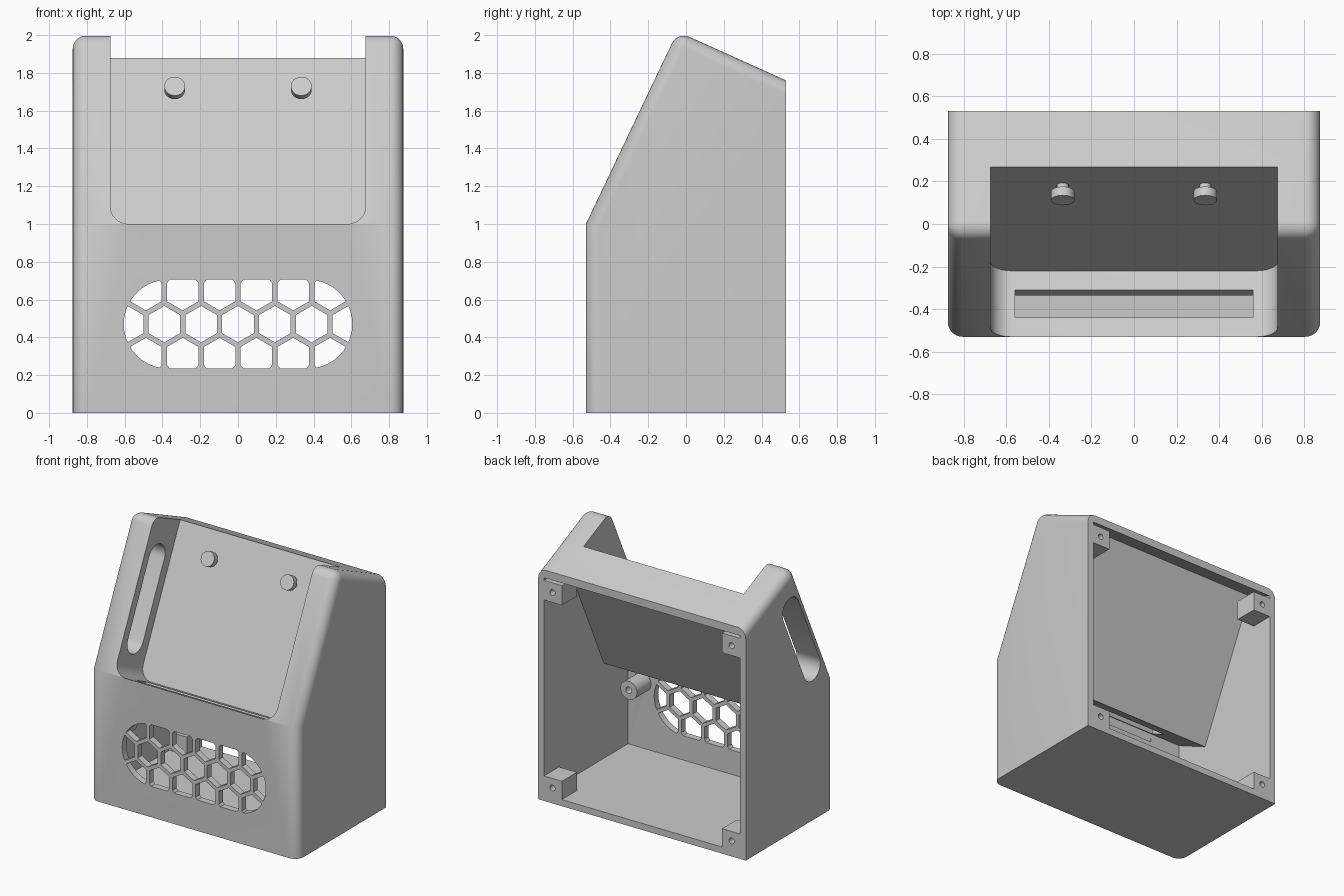
import bpy, bmesh, math
from mathutils import Vector, Matrix

if "Cube" in bpy.data.objects:
    bpy.data.objects.remove(bpy.data.objects["Cube"])

mat = bpy.data.materials.new("light grey plastic")
mat.diffuse_color = (0.6, 0.6, 0.6, 1)
mat.use_nodes = True
mat.node_tree.nodes["Principled BSDF"].inputs["Base Color"].default_value = mat.diffuse_color

# Tilted frame of the sloping panel: u runs up the slope, n points out of it
U = Vector((0, 1, 2.1)).normalized()
N = Vector((0, -U.z, U.y))
X = Vector((1, 0, 0))
P0 = Vector((0, -0.22, 0.852))      # bottom edge of the recessed panel
W, WALL, PANEL = 0.875, 0.05, 0.06


def prism(name, pts, a, b, origin, ex, ey):
    """Extrude a 2D outline (on axes ex, ey) from depth a to b along ex x ey."""
    ez = ex.cross(ey)
    bm = bmesh.new()
    lo, hi = ([bm.verts.new(origin + ex * p[0] + ey * p[1] + ez * d) for p in pts]
              for d in (a, b))
    bm.faces.new(lo[::-1])
    bm.faces.new(hi)
    for i in range(len(pts)):
        j = (i + 1) % len(pts)
        bm.faces.new((lo[i], lo[j], hi[j], hi[i]))
    bmesh.ops.recalc_face_normals(bm, faces=bm.faces)
    me = bpy.data.meshes.new(name)
    bm.to_mesh(me)
    bm.free()
    ob = bpy.data.objects.new(name, me)
    me.materials.append(mat)
    bpy.context.collection.objects.link(ob)
    return ob


def arc(cx, cy, r, a0, a1, n=10):
    return [(cx + r * math.cos(math.radians(a0 + (a1 - a0) * i / n)),
             cy + r * math.sin(math.radians(a0 + (a1 - a0) * i / n))) for i in range(n + 1)]


def circle(r, n=32):
    return arc(0, 0, r, 0, 360 - 360 / n, n - 1)


def box(name, x0, x1, y0, y1, z0, z1):
    return prism(name, [(x0, y0), (x1, y0), (x1, y1), (x0, y1)], z0, z1,
                 Vector(), X, Vector((0, 1, 0)))


def boolean(ob, cutter, op='DIFFERENCE'):
    bpy.context.view_layer.objects.active = ob
    m = ob.modifiers.new("cut", 'BOOLEAN')
    m.operation, m.object, m.solver = op, cutter, 'EXACT'
    bpy.ops.object.modifier_apply(modifier=m.name)
    bpy.data.objects.remove(cutter)


def smooth(ob):
    bpy.ops.object.select_all(action='DESELECT')
    ob.select_set(True)
    bpy.context.view_layer.objects.active = ob
    bpy.ops.object.shade_smooth_by_angle(angle=math.radians(28))


O, Y, Z = Vector(), Vector((0, 1, 0)), Vector((0, 0, 1))

# Housing: side profile, rounded along the front, slope, roof and apex
case = prism("housing", [(-0.53, 0), (0.53, 0), (0.53, 1.76), (-0.045, 2.019), (-0.53, 1.0)],
             -W, W, O, Y, Z)
bm = bmesh.new()
bm.from_mesh(case.data)
edges = []
for e in bm.edges:
    a, b = (v.co for v in e.verts)
    on_side = abs(a.x - b.x) < 1e-4
    back = a.y > 0.5 and b.y > 0.5
    floor = a.z < 0.01 and b.z < 0.01
    apex = a.z > 1.9 and b.z > 1.9
    if apex or (on_side and not back and not floor):
        edges.append(e)
bmesh.ops.bevel(bm, geom=edges, offset=0.07, segments=7, profile=0.5, affect='EDGES')
bm.to_mesh(case.data)
bm.free()

# Cavity, open at the back, under the roof and behind the panel
q = P0 - N * PANEL
ytop = (1.70 + 0.45 * 0.53 - q.z + 2.1 * q.y) / 2.55
low = q - U * PANEL
k = (low.y + 0.48) / -N.y
cavity = prism("cavity_cutter",
               [(-0.48, WALL), (0.6, WALL), (0.6, 1.70 - 0.45 * 0.07),
                (ytop, 1.70 + 0.45 * (0.53 - ytop)), (low.y, low.z),
                (-0.48, low.z + N.z * k)],
               -W + WALL, W - WALL, O, Y, Z)
boolean(case, cavity)

# Recessed bay with rounded lower corners
bay = [(0.675, 1.6), (-0.675, 1.6)] + arc(-0.575, 0.1, 0.1, 180, 270) + arc(0.575, 0.1, 0.1, 270, 360)
boolean(case, prism("bay_cutter", bay, 0, 0.8, P0, X, U))
# X x U points along N, so depth 0 is the panel surface

# Slot through the ledge
boolean(case, prism("ledge_slot_cutter", [(-0.56, 0.1), (0.56, 0.1), (0.56, 0.243), (-0.56, 0.243)],
                    -0.06, 0.12, P0, X, N))

# Grip slot through the left arm only
mid = Vector((0, -0.14, 1.43))
grip = arc(0.295, 0, 0.1, -90, 90, 16) + arc(-0.295, 0, 0.1, 90, 270, 16)
boolean(case, prism("grip_cutter", grip, 0.6, 1.0, mid, U, N * 1.0)
        if U.cross(N).x < 0 else prism("grip_cutter", grip, -1.0, -0.6, mid, U, N))

# Honeycomb grille clipped to a rounded window
pitch, web = 0.195, 0.028
window = prism("window", arc(0.37, 0, 0.235, -90, 90, 20) + arc(-0.37, 0, 0.235, 90, 270, 20),
               0.4, 0.6, Vector((0, 0, 0.47)), X, Z)
cells = []
for row in (-1, 0, 1):
    for i in range(-4, 5):
        cx = (i + 0.5 * abs(row)) * pitch
        if abs(cx) < 0.7:
            hexagon = arc(0, 0, (pitch - web) / math.sqrt(3), 30, 330, 5)
            cells.append(prism("cell", hexagon, 0.44, 0.56,
                               Vector((cx, 0, 0.47 + row * pitch * 0.866)), X, Z))
# stretch the outer rows past the window edge
for c in cells:
    for v in c.data.vertices:
        if abs(v.co.z - 0.47) > 0.24:
            v.co.z += math.copysign(0.05, v.co.z - 0.47)
bpy.ops.object.select_all(action='DESELECT')
for c in cells:
    c.select_set(True)
bpy.context.view_layer.objects.active = cells[0]
bpy.ops.object.join()
boolean(cells[0], window, 'INTERSECT')
boolean(case, cells[0])
smooth(case)

# Corner screw blocks at the open back
for sx in (-1, 1):
    for tag, z0, z1 in (("lower", 0.045, 0.19), ("upper", 1.53, 1.68)):
        side = "right" if sx > 0 else "left"
        xs = sorted((sx * 0.675, sx * 0.83))
        blk = box(f"{tag}_{side}_screw_block", xs[0], xs[1], 0.35, 0.53, z0, z1)
        hole = prism("hole_cutter", circle(0.022, 20), -0.6, -0.42,
                     Vector((sx * 0.755, 0, (z0 + z1) / 2)), X, Z)
        boolean(blk, hole)
        smooth(blk)

# Hollow mounting posts on the inside of the front wall, and hanging pegs on the panel
for sx, side in ((-1, "left"), (1, "right")):
    post = prism(side + "_post", circle(0.07), 0.31, 0.49, Vector((sx * 0.70, 0, 0.555)), X, Z)
    boolean(post, prism("hole_cutter", circle(0.025, 20), 0.25, 0.43,
                        Vector((sx * 0.70, 0, 0.555)), X, Z))
    smooth(post)
    base = P0 + U * 0.935 + X * sx * 0.335
    smooth(prism(side + "_peg_stem", circle(0.027), -0.01, 0.035, base, X, U))
    smooth(prism(side + "_peg_head", circle(0.055), 0.033, 0.078, base, X, U))
